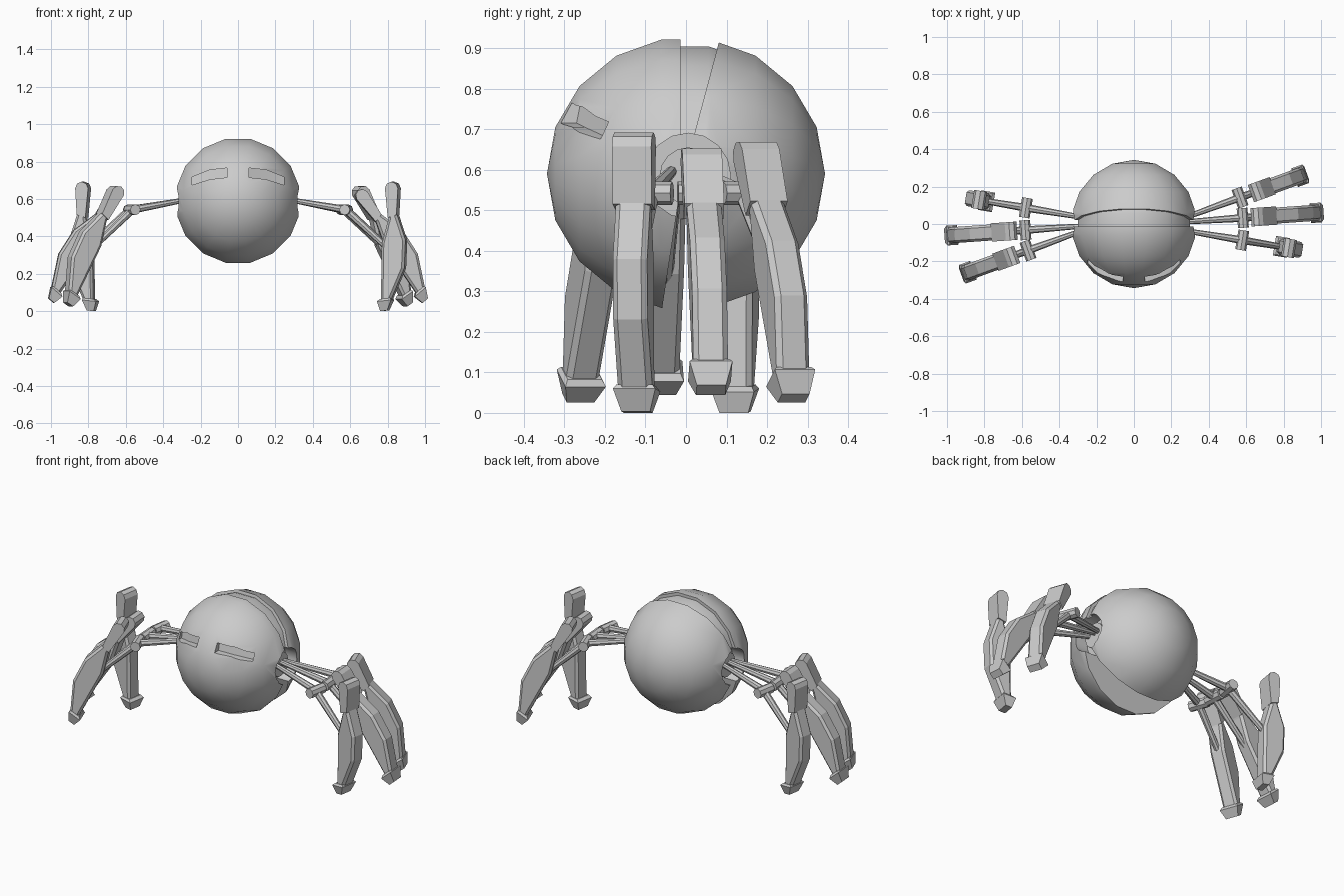
import bpy, bmesh
from math import radians, pi, cos, sin
from mathutils import Matrix, Vector

if "Cube" in bpy.data.objects:
    bpy.data.objects.remove(bpy.data.objects["Cube"])

C = Vector((0, 0, 0.59))   # body centre
R = 0.343


def finish(name, bm, mat=Matrix()):
    bm.transform(mat)
    bmesh.ops.recalc_face_normals(bm, faces=bm.faces)
    me = bpy.data.meshes.new(name)
    bm.to_mesh(me)
    bm.free()
    ob = bpy.data.objects.new(name, me)
    bpy.context.collection.objects.link(ob)
    return ob


def activate(ob):
    bpy.ops.object.select_all(action='DESELECT')
    ob.select_set(True)
    bpy.context.view_layer.objects.active = ob


def cut_sphere(name, radius, planes):
    """Sphere with its pole on y, trimmed by planes (point, outward normal)."""
    bm = bmesh.new()
    bmesh.ops.create_uvsphere(bm, u_segments=16, v_segments=9, radius=radius)
    bm.transform(Matrix.Translation(C) @ Matrix.Rotation(pi / 2, 4, 'X')
                 @ Matrix.Rotation(pi / 16, 4, 'Z'))
    for co, no in planes:
        res = bmesh.ops.bisect_plane(bm, geom=bm.verts[:] + bm.edges[:] + bm.faces[:],
                                     plane_co=co, plane_no=no, clear_outer=True)
        edges = [e for e in res['geom_cut'] if isinstance(e, bmesh.types.BMEdge)]
        bmesh.ops.edgeloop_fill(bm, edges=edges)
    return finish(name, bm)


def loft(name, rings, mat=Matrix()):
    """Closed solid through rings with equal point counts."""
    bm = bmesh.new()
    vs = [[bm.verts.new(p) for p in ring] for ring in rings]
    n = len(vs[0])
    bm.faces.new(vs[0])
    bm.faces.new(vs[-1])
    for a, b in zip(vs, vs[1:]):
        for i in range(n):
            j = (i + 1) % n
            bm.faces.new((a[i], a[j], b[j], b[i]))
    return finish(name, bm, mat)


def slab(name, profile, half, mat, bevel=0):
    """Side profile (x, z) given thickness along y."""
    ob = loft(name, [[(x, y, z) for x, z in profile] for y in (-half, half)], mat)
    if bevel:
        m = ob.modifiers.new('chamfer', 'BEVEL')
        m.width, m.segments = bevel, 1
        m.limit_method, m.angle_limit = 'ANGLE', radians(60)
    return ob


def rod(name, a, b, r1, r2, mat, sides=8):
    a, b = Vector(a), Vector(b)
    bm = bmesh.new()
    bmesh.ops.create_cone(bm, cap_ends=True, segments=sides, radius1=r1, radius2=r2,
                          depth=(b - a).length)
    rot = (b - a).to_track_quat('Z', 'Y').to_matrix().to_4x4()
    return finish(name, bm, mat @ Matrix.Translation((a + b) / 2) @ rot)


# body: front shell, tilted rear shell, recessed band between them
ct, st = cos(radians(15)), sin(radians(15))
front = cut_sphere('front_shell', R, [((0, -0.013, 0.59), (0, 1, 0)),
                                      ((0, -0.013, 0.56), (0, 0.31, -0.047))])
rear = cut_sphere('rear_shell', R, [((0, 0.08, 0.91), (0, -ct, st)),
                                    ((0, 0.0, 0.56), (0, -0.285, -0.1))])
band = cut_sphere('middle_band', 0.325, [((0, -0.02, 0.59), (0, -1, 0)),
                                         ((0, 0.085, 0.91), (0, ct, -st)),
                                         ((0, 0, 0.52), (0, 0, -1))])

# cutters: side sockets and slanted eye slots
cutters = []
for s in (-1, 1):
    sock = rod('socket_cutter', (s * 0.24, 0.005, 0.585), (s * 0.5, 0.005, 0.585),
               0.105, 0.105, Matrix(), 16)
    outline = [(0.06, 0.715, -0.27), (0.06, 0.765, -0.26), (0.15, 0.755, -0.235),
               (0.245, 0.718, -0.175), (0.245, 0.675, -0.185), (0.15, 0.705, -0.25)]
    slot = loft('eye_cutter', [[(s * x, -0.5, z) for x, z, y in
                                [(p[0], p[1], p[2]) for p in outline]],
                               [(s * x, y, z) for x, z, y in outline]])
    cutters += [(sock, (front, rear, band)), (slot, (front,))]
for cutter, targets in cutters:
    cutter.hide_render = True
    for ob in targets:
        activate(ob)
        m = ob.modifiers.new('cut', 'BOOLEAN')
        m.operation, m.object, m.solver = 'DIFFERENCE', cutter, 'EXACT'
        bpy.ops.object.modifier_apply(modifier=m.name)
for cutter, _ in cutters:
    bpy.data.objects.remove(cutter)
for ob in (front, rear, band):
    activate(ob)
    bpy.ops.object.shade_smooth_by_angle(angle=radians(32))

# hub inside the sockets
hub = rod('leg_hub', (-0.28, 0.005, 0.585), (0.28, 0.005, 0.585), 0.07, 0.07, Matrix(), 16)

# legs: offset y, heading, swing of the shin about its pivot, pivot shift
LEGS = {'front': (-0.045, -9.5, 0, 0), 'middle': (0.015, 4, 35, 0.02), 'back': (0.055, 20, 28, 0)}
KNEE = [(0.815, 0.50)] + [(0.835 + 0.035 * cos(a), 0.657 + 0.035 * sin(a))
                          for a in (pi, pi * .75, pi * .5, pi * .25, 0)] + [(0.862, 0.515)]
SHIN = [(0.82, 0.53), (0.858, 0.53), (0.908, 0.38), (0.902, 0.23), (0.825, 0.05),
        (0.775, 0.05), (0.78, 0.36), (0.815, 0.49)]


def ring(x1, x2, half, z1, z2):
    return [(x1, -half, z1), (x2, -half, z2), (x2, half, z2), (x1, half, z1)]


for side, turn in (('right', 0), ('left', pi)):
    for place, (y0, az, swing, shift) in LEGS.items():
        tag = f'{side}_{place}_leg_'
        base = (Matrix.Rotation(turn, 4, 'Z') @ Matrix.Translation((0.33, y0, 0))
                @ Matrix.Rotation(radians(az), 4, 'Z') @ Matrix.Translation((-0.33, 0, 0)))
        pivot = Vector((0.8, 0, 0.33))
        shin = (base @ Matrix.Translation(pivot + Vector((shift, 0, 0)))
                @ Matrix.Rotation(radians(-swing), 4, 'Y') @ Matrix.Translation(-pivot))
        rod(tag + 'upper_rod', (0.26, 0, 0.598), (0.58, 0, 0.542), 0.013, 0.021, base)
        rod(tag + 'joint', (0.582, -0.053, 0.542), (0.582, 0.053, 0.542), 0.029, 0.029, base)
        rod(tag + 'lower_rod', (0.58, 0, 0.542), (0.82, 0, 0.325), 0.021, 0.016, base)
        slab(tag + 'knee', KNEE, 0.049, shin)
        slab(tag + 'shin', SHIN, 0.043, shin, 0.013)
        loft(tag + 'foot', [ring(0.772, 0.81, 0.036, 0.0, 0.004),
                            ring(0.757, 0.833, 0.053, 0.052, 0.06),
                            ring(0.772, 0.828, 0.045, 0.065, 0.07)], shin)
